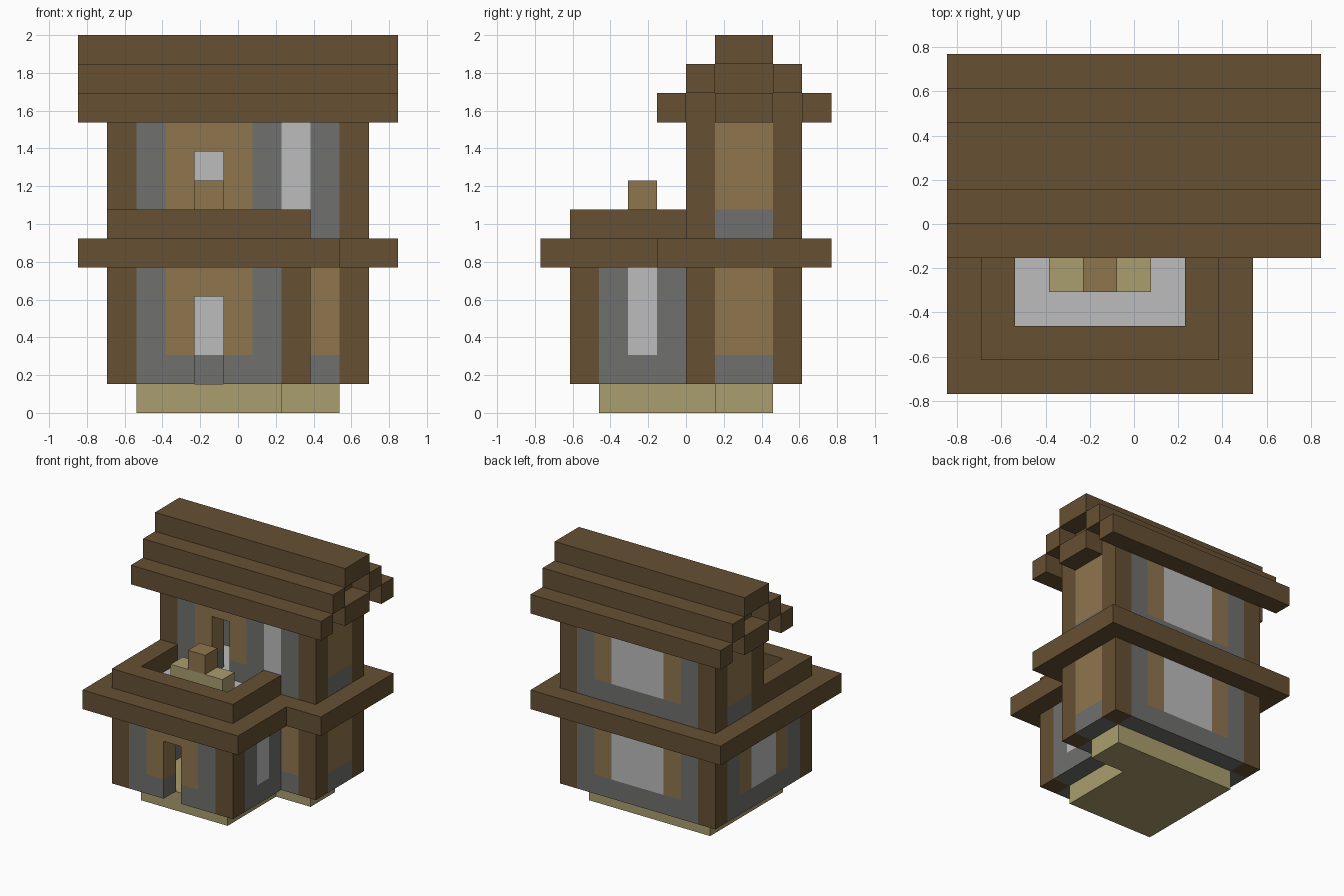
import bpy
import bmesh
from itertools import groupby
from mathutils import Vector

if "Cube" in bpy.data.objects:
    bpy.data.objects.remove(bpy.data.objects["Cube"])

UNIT = 2 / 13                      # one building block
ORIGIN = Vector((5.5, 5, 0))       # block coordinates of the model centre


def material(name, rgb):
    mat = bpy.data.materials.new(name)
    mat.use_nodes = True
    color = (*rgb, 1)
    mat.diffuse_color = color
    bsdf = mat.node_tree.nodes["Principled BSDF"]
    bsdf.inputs["Base Color"].default_value = color
    bsdf.inputs["Roughness"].default_value = 0.9
    return mat


TIMBER = material("dark timber", (0.133, 0.080, 0.033))
PLANK = material("tan plank", (0.275, 0.181, 0.076))
STRAW = material("pale olive", (0.402, 0.337, 0.156))
STONE = material("grey stone", (0.162, 0.162, 0.158))
PALE = material("pale grey", (0.503, 0.503, 0.503))


def blocks(name, mat, boxes):
    """One object from boxes given as (x range, y range, z range) in blocks."""
    bm = bmesh.new()
    for box in boxes:
        low = Vector([r[0] for r in box])
        size = Vector([r[1] - r[0] for r in box])
        made = bmesh.ops.create_cube(bm, size=1)
        for v in made["verts"]:
            unit = v.co + Vector((0.5, 0.5, 0.5))
            v.co = (low + unit * size - ORIGIN) * UNIT
    mesh = bpy.data.meshes.new(name)
    bm.to_mesh(mesh)
    bm.free()
    mesh.materials.append(mat)
    obj = bpy.data.objects.new(name, mesh)
    bpy.context.collection.objects.link(obj)
    return obj


# Column letters: S stone, P plank on stone, W window on stone, D doorway
def wall(name, along_x, start, line, floor, pattern):
    parts = {"stone": [], "plank": [], "window": []}
    at = start
    for kind, run in groupby(pattern):
        end = at + len(list(run))
        span, depth = (at, end), (line, line + 1)

        def add(part, low, high):
            xy = (span, depth) if along_x else (depth, span)
            parts[part].append((*xy, (floor + low, floor + high)))

        if kind == "S":
            add("stone", 0, 4)
        elif kind == "D":
            add("plank", 3, 4)
        else:
            add("stone", 0, 1)
            add("plank" if kind == "P" else "window", 1, 4)
        at = end
    mats = {"stone": STONE, "plank": PLANK, "window": PALE}
    for part, boxes in parts.items():
        if boxes:
            blocks(f"{name}_{part}", mats[part], boxes)


def posts(name, corners, floor):
    blocks(name, TIMBER, [((x, x + 1), (y, y + 1), (floor, floor + 4)) for x, y in corners])


# Foundation
blocks("foundation", STRAW, [((2, 7), (2, 8), (0, 1)), ((7, 9), (6, 8), (0, 1))])

# Ground storey
posts("ground_post", [(1, 1), (7, 1), (9, 5), (1, 8), (9, 8)], 1)
wall("ground_front", True, 2, 1, 1, "SPDPS")
wall("ground_wing_front", True, 8, 5, 1, "P")
wall("ground_wing_side", False, 2, 7, 1, "SWSS")
wall("ground_left", False, 6, 9, 1, "PP")
wall("ground_right", False, 2, 1, 1, "SPWWPS")
wall("ground_back", True, 2, 8, 1, "SPWWWPS")

# Overhanging beam around the upper floor
blocks("floor_beam", TIMBER, [
    ((0, 9), (0, 2), (5, 6)), ((0, 2), (2, 8), (5, 6)), ((0, 11), (8, 10), (5, 6)),
    ((7, 9), (2, 6), (5, 6)), ((9, 11), (4, 8), (5, 6))])
blocks("upper_floor", PALE, [((2, 7), (2, 8), (5, 6)), ((7, 9), (6, 8), (5, 6))])

# Balcony
blocks("balcony_parapet", TIMBER, [
    ((1, 8), (1, 2), (6, 7)), ((1, 2), (2, 5), (6, 7)), ((7, 8), (2, 5), (6, 7))])
blocks("balcony_bench", STRAW, [((3, 6), (3, 4), (6, 7))])
blocks("bench_block", PLANK, [((4, 5), (3, 4), (7, 8))])

# Upper storey
posts("upper_post", [(1, 5), (9, 5), (1, 8), (9, 8)], 6)
wall("upper_front", True, 2, 5, 6, "SPDPSWS")
wall("upper_left", False, 6, 9, 6, "PP")
wall("upper_right", False, 6, 1, 6, "PP")
wall("upper_back", True, 2, 8, 6, "SPWWWPS")

# Stepped roof: overhanging strips over a recessed gable core
strips = [(4, 5, 10), (9, 10, 10), (6, 8, 10), (5, 6, 11), (8, 9, 11), (6, 8, 12)]
blocks("roof_strip", TIMBER, [((0, 11), (a, b), (z, z + 1)) for a, b, z in strips])
core = [(5, 6, 10), (8, 9, 10), (6, 8, 11)]
blocks("roof_core", TIMBER, [((1, 10), (a, b), (z, z + 1)) for a, b, z in core])
